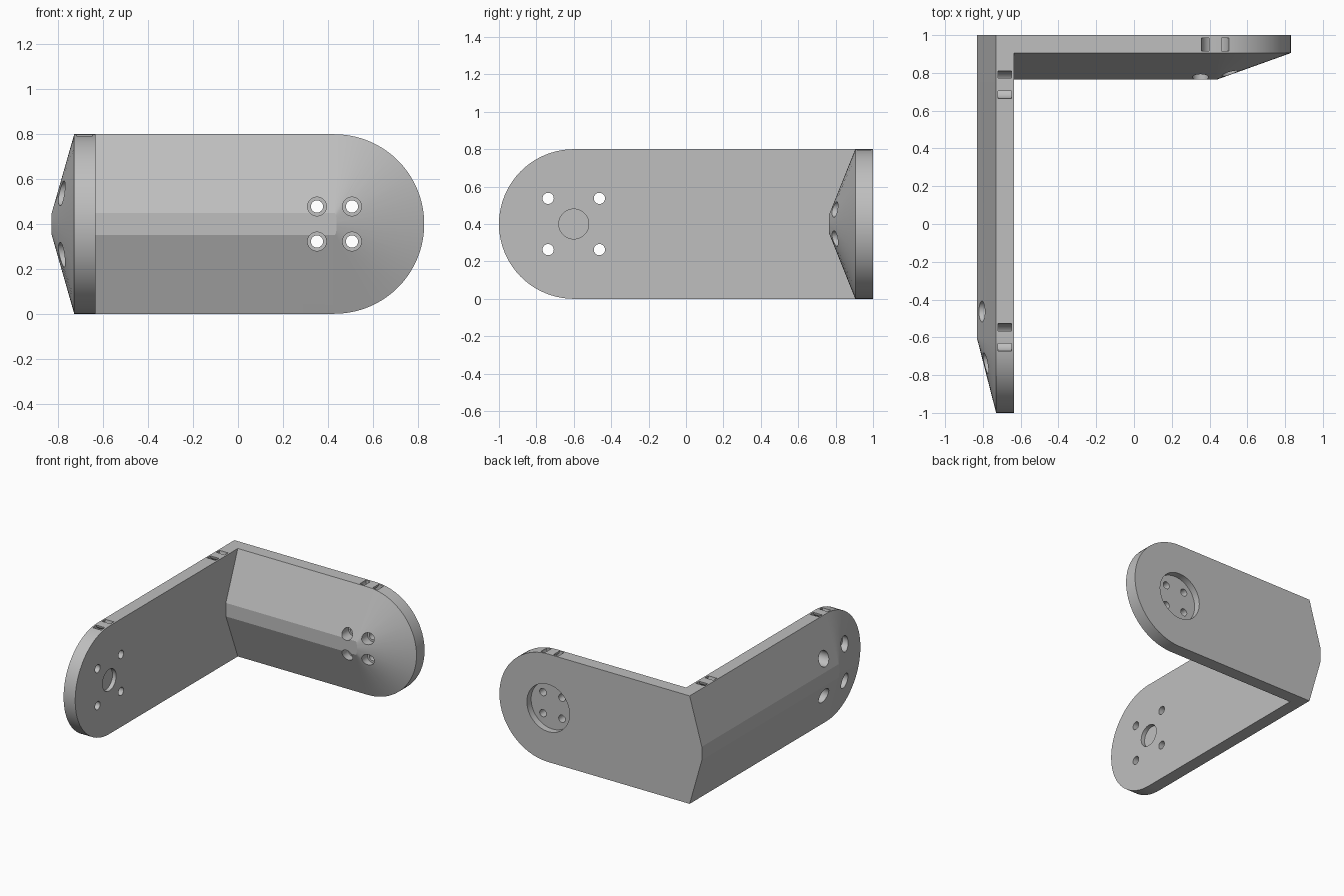
import bpy, bmesh
from math import sin, cos, pi, radians
from mathutils import Vector

cube = bpy.data.objects.get("Cube")
if cube:
    bpy.data.objects.remove(cube, do_unlink=True)

grey = bpy.data.materials.new("plain grey")
grey.use_nodes = True
colour = (0.52, 0.52, 0.52, 1)
grey.diffuse_color = colour
grey.node_tree.nodes["Principled BSDF"].inputs["Base Color"].default_value = colour

HEIGHT, MID, PLATE = 0.8, 0.4, 0.095


# Each arm has its own frame: u along the arm, z up, d from flat face to ridge
def back_frame(u, z, d):
    return Vector((u, 1 - d, z))


def side_frame(u, z, d):
    return Vector((-0.635 - d, -u, z))


def loft(name, frame, layers):
    """Closed solid through layers of (outline, depth) with equal point counts."""
    bm = bmesh.new()
    rings = [[bm.verts.new(frame(u, z, d)) for u, z in pts] for pts, d in layers]
    for a, b in zip(rings, rings[1:]):
        for i in range(len(a)):
            j = (i + 1) % len(a)
            bm.faces.new((a[i], a[j], b[j], b[i]))
    bm.faces.new(rings[0])
    bm.faces.new(rings[-1])
    bmesh.ops.recalc_face_normals(bm, faces=bm.faces)
    mesh = bpy.data.meshes.new(name)
    bm.to_mesh(mesh)
    bm.free()
    mesh.materials.append(grey)
    obj = bpy.data.objects.new(name, mesh)
    bpy.context.collection.objects.link(obj)
    return obj


def arc(u, z, r, start, end, n, squash=1):
    steps = [start + (end - start) * i / n for i in range(n + 1)]
    return [(u + r * squash * cos(t), z + r * sin(t)) for t in steps]


def circle(u, z, r):
    return arc(u, z, r, 0, 2 * pi, 48)[:-1]


def arm(name, frame, start, centre, ridge):
    """Round-ended plate whose outer side rises to a narrow flat ridge."""
    outline = [(start, 0)] + arc(centre, MID, MID, -pi / 2, pi / 2, 40) + [(start, HEIGHT)]
    top = ([(start, 0.35)] + arc(centre, MID, 0.05, -pi / 2, pi / 2, 40, 0.2)
           + [(start, 0.45)])
    return loft(name, frame, [(outline, 0), (outline, PLATE), (top, PLATE + ridge)])


def combine(body, tool, operation):
    tool.hide_render = True
    mod = body.modifiers.new(operation, 'BOOLEAN')
    mod.operation = operation
    mod.solver = 'EXACT'
    mod.object = tool
    bpy.context.view_layer.objects.active = body
    bpy.ops.object.modifier_apply(modifier=mod.name)
    bpy.data.objects.remove(tool, do_unlink=True)


def cut_round(frame, u, z, steps):
    """Round cut given as (radius, depth) steps."""
    tool = loft("round_cutter", frame, [(circle(u, z, r), d) for r, d in steps])
    combine(bracket, tool, 'DIFFERENCE')


def cut_tie_slot(frame, u):
    """U-shaped channel entering and leaving through the top edge."""
    top = HEIGHT + 0.05
    outer = arc(u, HEIGHT, 0.073, pi, 2 * pi, 24)
    inner = arc(u, HEIGHT, 0.034, 2 * pi, pi, 24)
    pts = ([(u - 0.073, top)] + outer + [(u + 0.073, top), (u + 0.034, top)]
           + inner + [(u - 0.034, top)])
    combine(bracket, loft("slot_cutter", frame, [(pts, 0.014), (pts, 0.084)]), 'DIFFERENCE')


def cut_screws(frame, u, offset, steps):
    for du in (-offset, offset):
        for dz in (-offset, offset):
            cut_round(frame, u + du, MID + dz, steps)


# Two arms joined at the corner
BACK_END, SIDE_END = 0.43, 0.6
bracket = arm("corner_bracket", side_frame, -1, SIDE_END, 0.1)
combine(bracket, arm("back_arm", back_frame, -0.69, BACK_END, 0.14), 'UNION')

# Back arm: large round pocket behind, four counterbored screw holes
cut_round(back_frame, BACK_END, MID, [(0.175, -0.05), (0.175, 0.05)])
cut_screws(back_frame, BACK_END, 0.078,
           [(0.027, -0.05), (0.027, 0.15), (0.042, 0.15), (0.042, 0.3)])

# Side arm: small shallow pocket inside, four counterbored screw holes
cut_round(side_frame, SIDE_END, MID, [(0.08, -0.05), (0.08, 0.03)])
cut_screws(side_frame, SIDE_END, 0.137,
           [(0.03, -0.05), (0.03, 0.095), (0.055, 0.095), (0.055, 0.3)])

# Cable tie channels along the top edges
cut_tie_slot(back_frame, BACK_END)
for u in (SIDE_END, -0.738):
    cut_tie_slot(side_frame, u)

# Smooth the curved walls and keep the creases
bpy.ops.object.select_all(action='DESELECT')
bracket.select_set(True)
bpy.context.view_layer.objects.active = bracket
bpy.ops.object.shade_smooth_by_angle(angle=radians(10))
